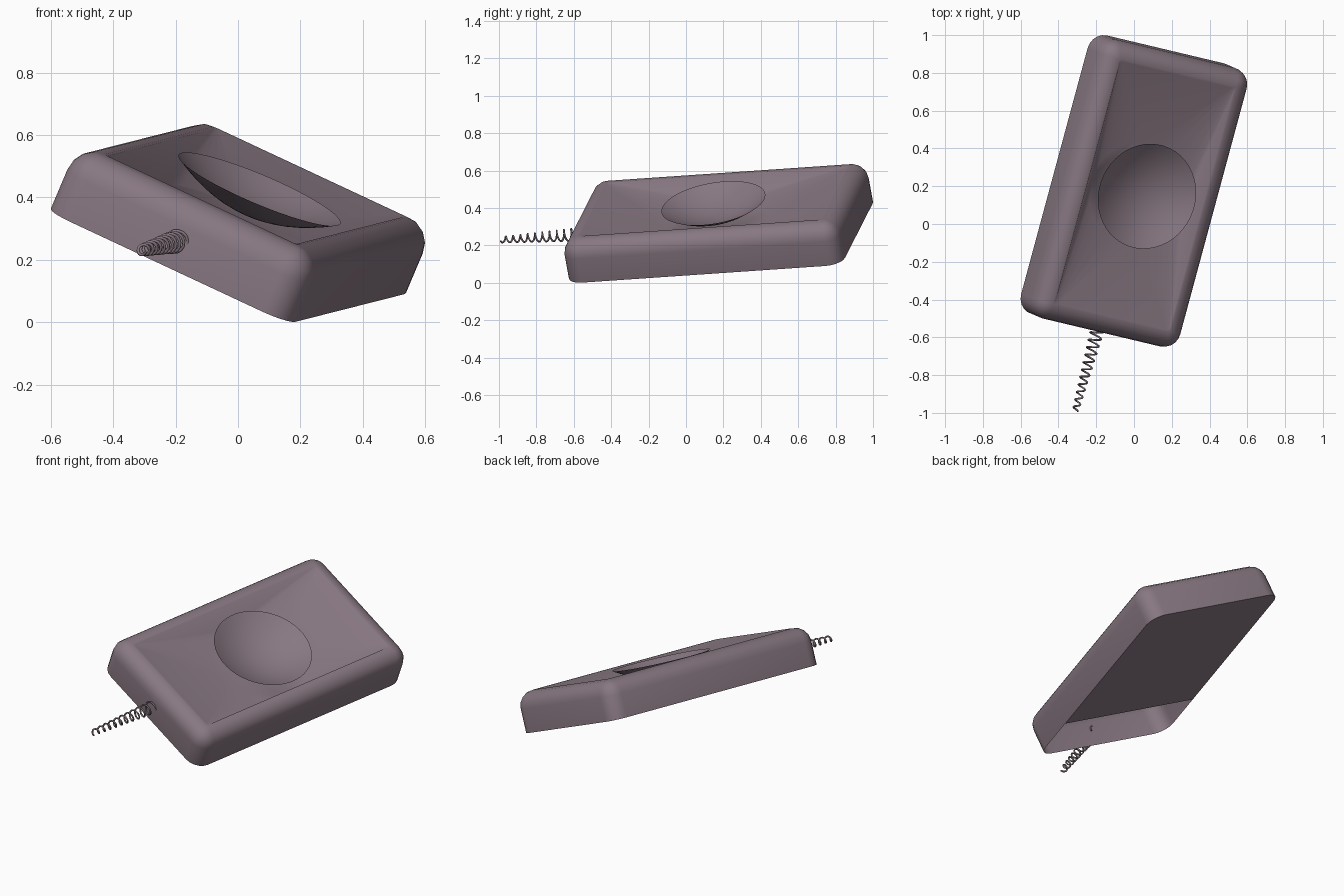
import bpy, bmesh, math
from mathutils import Matrix, Vector

if "Cube" in bpy.data.objects:
    bpy.data.objects.remove(bpy.data.objects["Cube"])

# tilted frame: W across, L along the length, N out of the top
W = Vector((0.886, -0.211, -0.414)).normalized()
L = Vector((0.260, 0.963, 0.066))
L = (L - W * L.dot(W)).normalized()
N = W.cross(L)
FRAME = Matrix.Translation((-0.031, 0.187, 0.228)) @ Matrix((W, L, N)).transposed().to_4x4()

HALF_W, HALF_L, THICK, R = 0.441, 0.765, 0.23, 0.09
STEPS = 6                      # points per corner
DISH_X, DISH_R = 0.015, 0.282

mat = bpy.data.materials.new("mauve_grey")
mat.diffuse_color = (0.246, 0.187, 0.222, 1)
mat.use_nodes = True
mat.node_tree.nodes["Principled BSDF"].inputs["Base Color"].default_value = mat.diffuse_color


def make_object(name, bm, angle):
    me = bpy.data.meshes.new(name)
    bm.to_mesh(me)
    bm.free()
    ob = bpy.data.objects.new(name, me)
    bpy.context.collection.objects.link(ob)
    me.materials.append(mat)
    ob.matrix_world = FRAME
    bpy.ops.object.select_all(action='DESELECT')
    ob.select_set(True)
    bpy.context.view_layer.objects.active = ob
    bpy.ops.object.shade_smooth_by_angle(angle=math.radians(angle))
    return ob


def rounded_rect(inset, z):
    """Ring of a rounded rectangle, shrunk by inset."""
    r = max(R - inset, 0.015)
    cx, cy = HALF_W - inset - r, HALF_L - inset - r
    pts = []
    for k, (sx, sy) in enumerate(((1, 1), (-1, 1), (-1, -1), (1, -1))):
        for i in range(STEPS):
            a = math.pi / 2 * (k + i / (STEPS - 1))
            pts.append((sx * cx + r * math.cos(a), sy * cy + r * math.sin(a), z))
    return pts


def circle(r, z, n=4 * STEPS, cx=DISH_X):
    return [(cx + r * math.cos((i + 0.5) * math.tau / n),
             r * math.sin((i + 0.5) * math.tau / n), z) for i in range(n)]


def loft(bm, rings, cap):
    loops = [[bm.verts.new(p) for p in ring] for ring in rings]
    for a, b in zip(loops, loops[1:]):
        n = len(a)
        for i in range(n):
            j = (i + 1) % n
            bm.faces.new((a[i], a[j], b[j], b[i]))
    if cap:
        bm.faces.new(loops[-1])


# housing: rounded top edge, funnel sinking to a round well
rings = [rounded_rect(0, 0)]
for i in range(5):
    a = math.pi / 2 * i / 4
    rings.append(rounded_rect(R * (1 - math.cos(a)), THICK - R + R * math.sin(a)))
rings.append(rounded_rect(R + 0.01, THICK - 0.002))
rings.append(circle(0.285, THICK - 0.12))
bm = bmesh.new()
loft(bm, rings, True)
make_object("housing", bm, 70)

# base plate: closes the underside except for an opening behind the front wall
OPEN_L = -0.41
bm = bmesh.new()
pts = rounded_rect(0, 0)[:2 * STEPS] + [(-HALF_W, OPEN_L, 0), (HALF_W, OPEN_L, 0)]
bm.faces.new([bm.verts.new(p) for p in reversed(pts)])
make_object("base_plate", bm, 30)

# dish: shallow round bowl whose rim is level with the top
bm = bmesh.new()
rings = []
for i in range(9):
    f = 1 - i / 8.5
    rings.append(circle(DISH_R * f, THICK - 0.005 - 0.09 * (1 - f * f), 48))
loft(bm, rings, True)
make_object("dish", bm, 60)

# coiled cord: tapering helix leaving the front end
turns, per_turn, length = 11, 14, 0.445
count = turns * per_turn
cu = bpy.data.curves.new("coiled_cord", 'CURVE')
cu.dimensions = '3D'
cu.bevel_depth = 0.005
cu.bevel_resolution = 1
cu.use_fill_caps = True
sp = cu.splines.new('POLY')
sp.points.add(count)
for i in range(count + 1):
    f = i / count
    a = math.tau * i / per_turn
    r = 0.035 - 0.020 * f
    sp.points[i].co = (r * math.cos(a), -HALF_L + 0.005 - length * f,
                       0.09 + r * math.sin(a), 1)
cord = bpy.data.objects.new("coiled_cord", cu)
bpy.context.collection.objects.link(cord)
cu.materials.append(mat)
cord.matrix_world = FRAME
